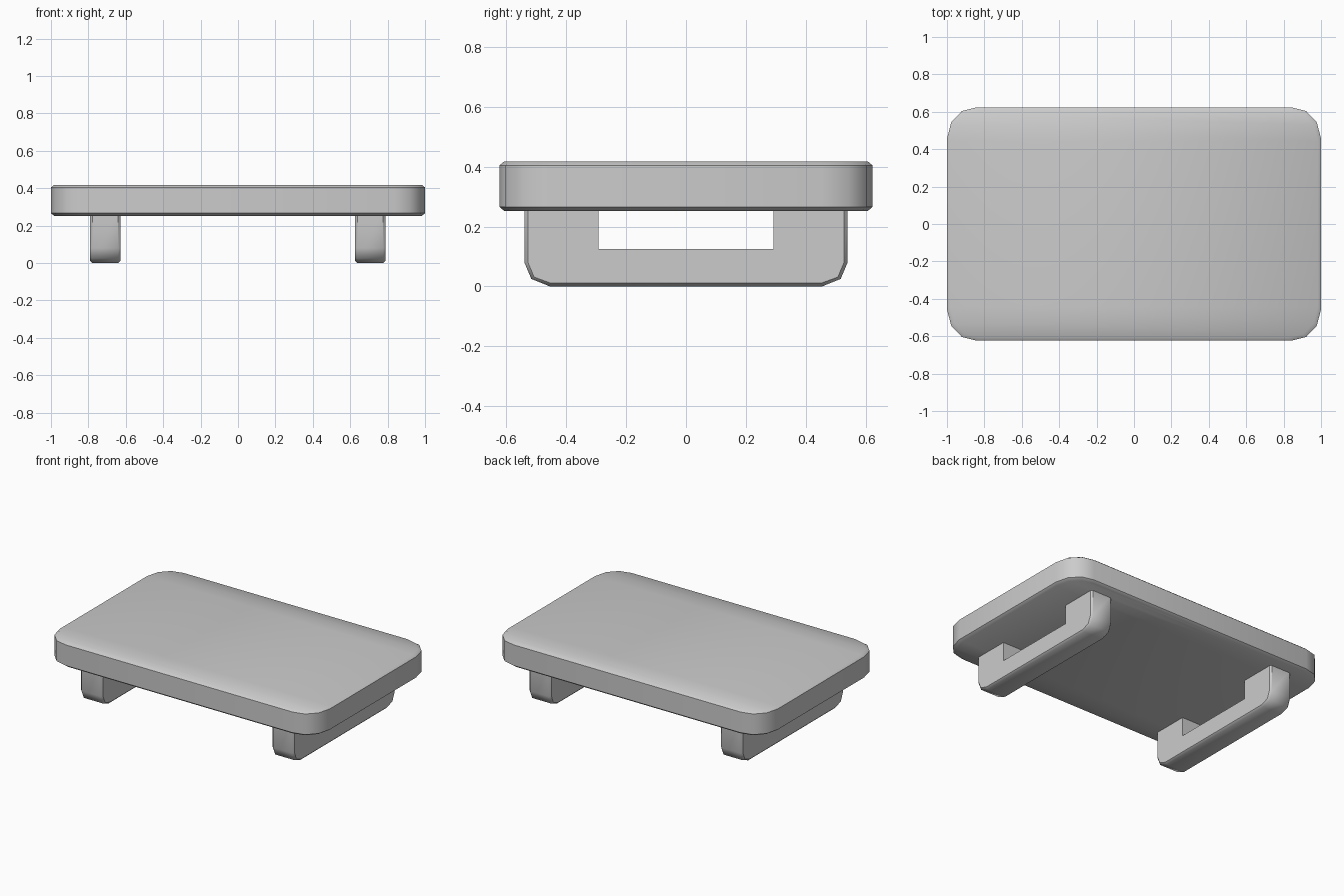
import bpy, bmesh, math

if "Cube" in bpy.data.objects:
    bpy.data.objects.remove(bpy.data.objects["Cube"])


def loft(name, rings, strips=False):
    """Skin closed rings of points; cap the ends with an n-gon or mirrored strips."""
    bm = bmesh.new()
    loops = [[bm.verts.new(p) for p in r] for r in rings]
    n = len(loops[0])
    for a, b in zip(loops, loops[1:]):
        for i in range(n):
            j = (i + 1) % n
            bm.faces.new((a[i], a[j], b[j], b[i]))
    for lp in (loops[0], loops[-1]):
        if strips:
            for i in range(n // 2 - 1):
                bm.faces.new((lp[i], lp[i + 1], lp[n - 2 - i], lp[n - 1 - i]))
        else:
            bm.faces.new(lp)
    bmesh.ops.recalc_face_normals(bm, faces=bm.faces)
    me = bpy.data.meshes.new(name)
    bm.to_mesh(me)
    bm.free()
    ob = bpy.data.objects.new(name, me)
    bpy.context.collection.objects.link(ob)
    bpy.ops.object.select_all(action='DESELECT')
    ob.select_set(True)
    bpy.context.view_layer.objects.active = ob
    bpy.ops.object.shade_smooth_by_angle(angle=math.radians(44))
    return ob


# Table top: rounded slab with a narrow chamfer above and below
CORNER = [(1.0, 0.455), (0.978, 0.543), (0.92, 0.604), (0.84, 0.624)]


def slab_ring(inset, z):
    q = [(x * (1 - inset), y * (1 - inset / 0.624)) for x, y in CORNER]
    right = [(x, -y) for x, y in reversed(q)] + q
    left = [(-x, y) for x, y in reversed(right)]
    return [(x, y, z) for x, y in right + left]


loft("table_top", [slab_ring(i, z) for i, z in
                   ((0.017, 0.252), (0, 0.266), (0, 0.404), (0.017, 0.418))], True)

# Legs: U-shaped frames, chamfered along the outer outline
INNER = [(0.292, 0.125), (0.292, 0.26)]


def leg_ring(x, c):
    half = INNER + [(0.54 - c, 0.26), (0.54 - c, 0.08),
                    (0.517 - c * 0.8, 0.025 + c * 0.5), (0.455, c)]
    return [(x, y, z) for y, z in half] + [(x, -y, z) for y, z in reversed(half)]


for side, cx in (("left", -0.71), ("right", 0.707)):
    loft(side + "_leg", [leg_ring(cx + dx, c) for dx, c in
                         ((-0.081, 0.012), (-0.069, 0), (0.069, 0), (0.081, 0.012))])
